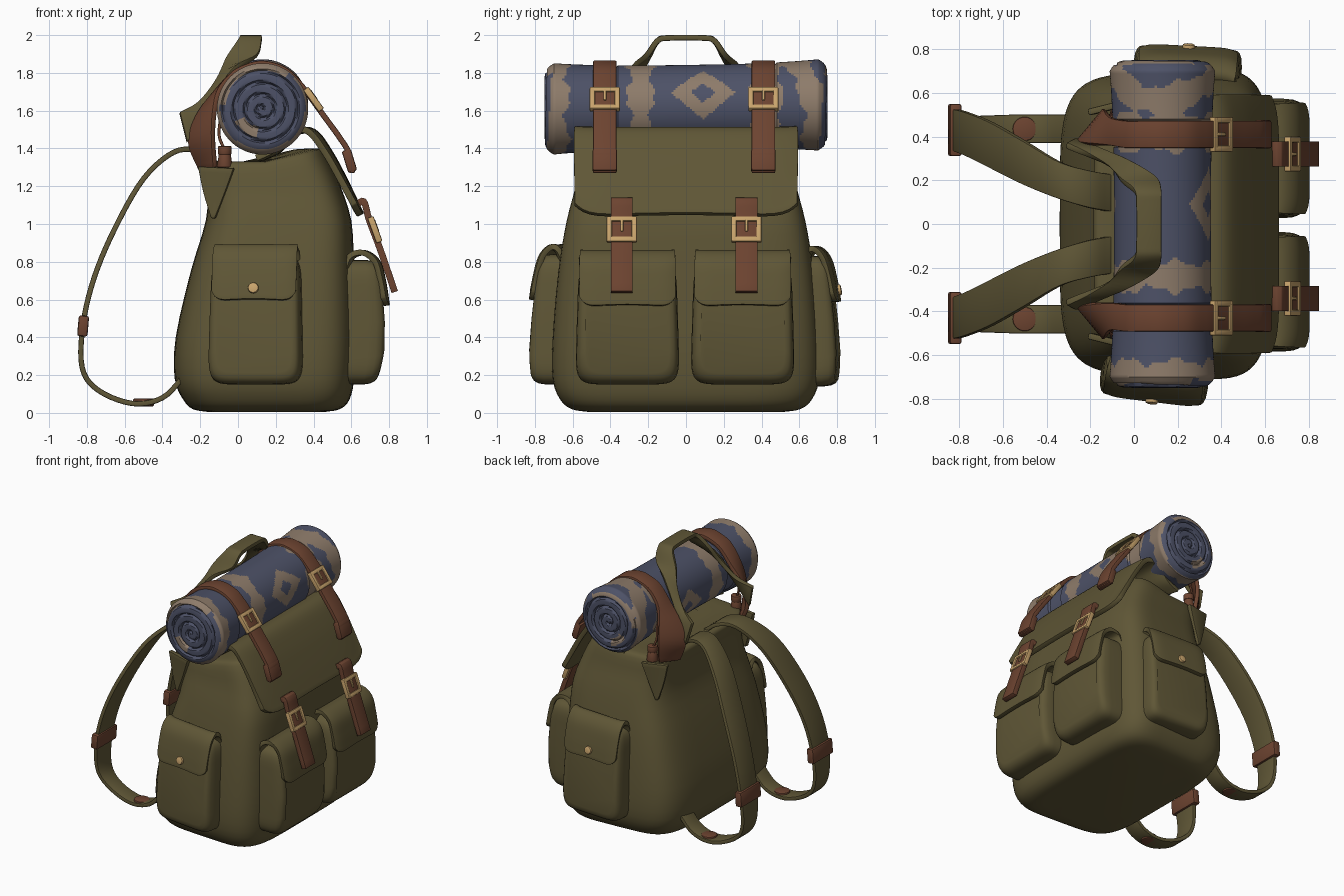
import bpy, bmesh
from math import sin, cos, pi, radians, atan2, copysign
from mathutils import Vector, Matrix

if "Cube" in bpy.data.objects:
    bpy.data.objects.remove(bpy.data.objects["Cube"])


def material(name, rgb):
    m = bpy.data.materials.new(name)
    m.use_nodes = True
    m.diffuse_color = (*rgb, 1)
    m.node_tree.nodes["Principled BSDF"].inputs["Base Color"].default_value = (*rgb, 1)
    return m


canvas = material("olive canvas", (0.115, 0.094, 0.037))
leather = material("brown leather", (0.152, 0.057, 0.030))
blue = material("blue wool", (0.074, 0.083, 0.135))
beige = material("beige wool", (0.27, 0.20, 0.145))
brass = material("brass", (0.58, 0.37, 0.15))


def finish(name, bm, mat, thick=0, bevel=0, angle=40):
    """Turn a bmesh into a shaded object with its modifiers applied."""
    mesh = bpy.data.meshes.new(name)
    bm.to_mesh(mesh)
    bm.free()
    mesh.materials.append(mat)
    ob = bpy.data.objects.new(name, mesh)
    bpy.context.collection.objects.link(ob)
    if thick:
        s = ob.modifiers.new("thickness", "SOLIDIFY")
        s.thickness, s.offset = thick, 0
    if bevel:
        b = ob.modifiers.new("soft edges", "BEVEL")
        b.width, b.segments = bevel, 2
    bpy.ops.object.select_all(action="DESELECT")
    ob.select_set(True)
    bpy.context.view_layer.objects.active = ob
    bpy.ops.object.convert(target="MESH")
    bm = bmesh.new()
    bm.from_mesh(ob.data)
    bmesh.ops.recalc_face_normals(bm, faces=bm.faces)
    bm.to_mesh(ob.data)
    bm.free()
    bpy.ops.object.shade_smooth_by_angle(angle=radians(angle))
    return ob


def loft(name, rows, mat, closed=False, **kw):
    """Skin rows of points; closed rows become a capped solid."""
    bm = bmesh.new()
    grid = [[bm.verts.new(p) for p in row] for row in rows]
    n = len(rows[0])
    for a, b in zip(grid, grid[1:]):
        for i in range(n if closed else n - 1):
            j = (i + 1) % n
            bm.faces.new((a[i], a[j], b[j], b[i]))
    if closed:
        bm.faces.new(grid[0])
        bm.faces.new(grid[-1])
    return finish(name, bm, mat, **kw)


def spline(pts, steps=5):
    """Smooth path through the points."""
    p = [Vector(q) for q in pts]
    p = [2 * p[0] - p[1]] + p + [2 * p[-1] - p[-2]]
    out = []
    for a, b, c, d in zip(p, p[1:], p[2:], p[3:]):
        for k in range(steps):
            t = k / steps
            out.append(0.5 * (2 * b + (c - a) * t + (2 * a - 5 * b + 4 * c - d) * t * t
                              + (3 * b - a - 3 * c + d) * t ** 3))
    return out + [p[-2]]


def band(name, edge_a, edge_b, mat, thick=0.03):
    """Strap between two edge paths."""
    return loft(name, list(zip(spline(edge_a), spline(edge_b))), mat, thick=thick, bevel=0.006)


def ribbon(name, pts, mat, thick=0.03, side=(0, 1, 0)):
    """Strap along points of x, y, z, width."""
    s = Vector(side) / 2
    pts = [Vector(p) for p in pts]
    return band(name, [p.xyz - s * p.w for p in pts], [p.xyz + s * p.w for p in pts], mat, thick)


def squircle(power, count=48):
    out = []
    for i in range(count):
        c, s = cos(2 * pi * i / count), sin(2 * pi * i / count)
        out.append((copysign(abs(c) ** (2 / power), c), copysign(abs(s) ** (2 / power), s)))
    return out


def boxes(name, parts, mat, matrix, bevel=0.005):
    """Several boxes (centre, size) in one object."""
    bm = bmesh.new()
    for loc, size in parts:
        m = matrix @ Matrix.Translation(loc) @ Matrix.Diagonal((*size, 1))
        bmesh.ops.create_cube(bm, size=1, matrix=m)
    return finish(name, bm, mat, bevel=bevel)


def tilted(loc, degrees):
    return Matrix.Translation(loc) @ Matrix.Rotation(radians(degrees), 4, "Y")


def disc(name, loc, r, depth, mat, direction=(0, 0, 1), r2=None):
    bm = bmesh.new()
    m = Matrix.Translation(loc) @ Vector(direction).to_track_quat("Z", "Y").to_matrix().to_4x4()
    bmesh.ops.create_cone(bm, cap_ends=True, segments=24, radius1=r,
                          radius2=r if r2 is None else r2, depth=depth, matrix=m)
    return finish(name, bm, mat, bevel=0.006)


# Main bag: stacked rounded sections (z, back x, front x, half width), wider at the front
sections = [(0.005, -0.16, 0.46, 0.52), (0.02, -0.24, 0.54, 0.61), (0.07, -0.29, 0.59, 0.67),
            (0.18, -0.335, 0.615, 0.71), (0.4, -0.33, 0.625, 0.71), (0.75, -0.25, 0.615, 0.68),
            (1.02, -0.17, 0.6, 0.635), (1.18, -0.165, 0.54, 0.59), (1.3, -0.185, 0.46, 0.56),
            (1.33, -0.14, 0.42, 0.51), (1.325, 0.0, 0.3, 0.3)]
rows = []
for z, x0, x1, hw in spline(sections, 3):
    lean = 0.2 * max(0, min(1, (z - 1.1) / 0.2))
    rows.append([((x0 + x1) / 2 + u * (x1 - x0) / 2, v * hw * (0.98 + 0.04 * u),
                  z + lean * max(0, u * 0.35)) for u, v in squircle(5, 64)])
loft("main_bag", rows, canvas, closed=True)


def sheet(name, profile, width, matrix=Matrix(), corner=0.07, wrap=0.02, thick=0.03):
    """Flap with rounded lower corners; profile is depth and height."""
    path = spline([(d, 0, z) for d, z in profile])
    rows = []
    for k, q in enumerate(path):
        t = k / (len(path) - 1)
        row = []
        for i in range(25):
            u = sin((i / 12 - 1) * pi / 2)
            rise = corner * (abs(u) ** 10 + 0.25 * (1 - u * u))
            row.append(matrix @ Vector((q.x - wrap * abs(u) ** 8, u * width / 2, q.z + rise * t ** 3)))
        rows.append(row)
    return loft(name, rows, canvas, thick=thick, bevel=0.007)


# Top flap over the bag
sheet("top_flap", [(0.13, 1.35), (0.22, 1.395), (0.3, 1.48), (0.4, 1.485), (0.49, 1.365),
                   (0.58, 1.19), (0.65, 1.035)], 1.18, wrap=0.035, thick=0.035)


def pocket(name, origin, degrees, w, h, d, lean, flap_w, taper):
    """Bulging pocket with its own flap, facing the given direction."""
    m = Matrix.Translation(origin) @ Matrix.Rotation(radians(degrees), 4, "Z")
    body = h - 0.05
    rows = []
    for depth, scale in ((0, 1), (0.6, 1), (0.8, 0.985), (0.92, 0.95), (0.98, 0.9), (1, 0.82)):
        row = []
        for u, v in squircle(7):
            z = body / 2 * (1 + v * scale)
            bulge = 1 - lean * max(0, z / h - 0.3) / 0.7 - taper * (1 - z / h) ** 4
            row.append(m @ Vector((d * depth * bulge, u * scale * w / 2 * (1.03 - 0.08 * z / h), z)))
        rows.append(row)
    loft(name, rows, canvas, closed=True)
    top = d * (1 - lean)
    sheet(name + "_flap", [(0.02, h - 0.1), (0.05, h - 0.03), (top * 0.65, h - 0.015),
                           (top, h - 0.07), (d * (1 - lean * 0.75) + 0.015, h - 0.18),
                           (d * (1 - lean * 0.5) + 0.02, h - 0.3)],
          flap_w, matrix=m, corner=0.05)
    return m


pocket("front_pocket_a", (0.56, -0.31, 0.15), 0, 0.54, 0.71, 0.235, 0.22, 0.5, 0.28)
pocket("front_pocket_b", (0.56, 0.3, 0.15), 0, 0.54, 0.71, 0.235, 0.22, 0.5, 0.28)
for tag, origin, turn in (("a", (0.105, -0.615, 0.15), -97), ("b", (0.24, 0.615, 0.14), 87)):
    m = pocket("side_pocket_" + tag, origin, turn, 0.49, 0.74, 0.195, 0.3, 0.44, 0.05)
    disc("pocket_stud_" + tag, m @ Vector((0.188, 0, 0.51)), 0.028, 0.04, brass,
         m.to_3x3() @ Vector((1, 0, 0.2)))


def buckle(name, matrix):
    """Square brass frame with a prong."""
    parts = [((0, s * 0.066, 0), (0.034, 0.028, 0.14)) for s in (-1, 1)]
    parts += [((0, 0, s * 0.057), (0.034, 0.16, 0.028)) for s in (-1, 1)]
    parts.append(((0.012, 0, 0.02), (0.014, 0.016, 0.07)))
    boxes(name, parts, brass, matrix, 0.007)


# Buckled straps on the front pockets
for tag, y in (("a", -0.34), ("b", 0.32)):
    ribbon("pocket_strap_" + tag, [(0.62, y, 1.09, 0.115), (0.665, y, 1.12, 0.115),
                                   (0.695, y, 1.02, 0.115), (0.755, y, 0.86, 0.115),
                                   (0.83, y, 0.64, 0.115)], leather, 0.035)
    buckle("pocket_buckle_" + tag, tilted((0.725, y, 0.97), -20))

# Straps round the bedroll, twisting towards the bag's back corners
over = [(-0.03, 1.79), (0.04, 1.83), (0.13, 1.85), (0.24, 1.82), (0.32, 1.75), (0.38, 1.675),
        (0.46, 1.565), (0.54, 1.455), (0.59, 1.37), (0.605, 1.27)]
inner = [(-0.2, 0.36, 1.29), (-0.255, 0.37, 1.43), (-0.215, 0.365, 1.57), (-0.115, 0.36, 1.7)]
outer = [(-0.12, 0.5, 1.3), (-0.13, 0.52, 1.45), (-0.125, 0.51, 1.58), (-0.1, 0.485, 1.7)]
for tag, s, y in (("a", -1, -0.43), ("b", 1, 0.41)):
    edges = [[(x, s * w, z) for x, w, z in tail] + [(x, y + s * side, z) for x, z in over]
             for tail, side in ((inner, -0.062), (outer, 0.062))]
    band("roll_strap_" + tag, *edges, leather)
    buckle("roll_buckle_" + tag, tilted((0.4, y, 1.66), -36))
    boxes("roll_strap_end_" + tag, [((0, 0, 0), (0.05, 0.13, 0.12))], leather,
          tilted((0.59, y, 1.335), -17), 0.01)


# Bedroll with spiral ends and a woven pattern
centre, half, count = Vector((0.13, 0, 1.62)), 0.75, 120


def roll_ring(y, r, cap=0):
    ring = []
    for i in range(count):
        a = 2 * pi * i / count
        dy = 0
        if cap:
            groove = max(0, cos(2 * pi * (r / 0.062 + a / (2 * pi) * cap))) ** 4
            dy = cap * (0.02 * groove * (r < 0.215) + 0.04 * (r / 0.235) ** 10)
        ring.append(centre + Vector((r * cos(a), y - dy, r * sin(a) + 0.015 * y)))
    return ring


radii = [0.004 + 0.234 * k / 28 for k in range(29)]
rows = [roll_ring(-half, r, -1) for r in radii]
for k in range(1, 130):
    y = -half + 0.04 + (2 * half - 0.08) * k / 130
    squeeze = 0.012 if min(abs(y + 0.43), abs(y - 0.41)) < 0.06 else 0
    rows.append(roll_ring(y, 0.222 + 0.024 * abs(y / half) ** 3 - squeeze))
rows += [roll_ring(half, r, 1) for r in reversed(radii)]
roll = loft("bedroll", rows, blue, closed=True)
roll.data.materials.append(beige)


def is_beige(c):
    p = c - centre
    a, r, y = atan2(p.z, p.x), Vector((p.x, p.z)).length, p.y
    wave = 0.016 * sin(6 * a) + 0.008 * sin(15 * a + 1)
    if abs(y) > 0.69 and r < 0.226:
        # scattered fragments on the rolled-up ends
        return (r > 0.195 and cos(a - 2) > 0.45) or (0.11 < r < 0.165 and cos(a + 2.2) > 0.9)
    if y < -0.63 + wave or abs(y - 0.69 + 0.13 * max(0, sin(a)) ** 2) < 0.07 + wave:
        return True
    if min(abs(y + 0.24), abs(y - 0.42) - 0.02) < 0.06 + wave:
        return True
    offset = ((a - 0.35 + pi / 2) % pi - pi / 2) * 0.23
    diamond = abs(y - 0.09) / 0.17 + abs(offset) / 0.15
    return 0.38 < diamond < 1


for f in roll.data.polygons:
    f.material_index = int(is_beige(f.center))

# Carry handle arching over the bedroll
back_edge = [(-0.27, 0.38, 1.43), (-0.15, 0.34, 1.63), (-0.02, 0.29, 1.815), (0.1, 0.21, 1.89),
             (0.125, 0.15, 1.97), (0.125, 0.09, 1.985)]
front_edge = [(-0.31, 0.36, 1.59), (-0.2, 0.31, 1.65), (-0.11, 0.26, 1.76), (-0.06, 0.2, 1.88),
              (0.0, 0.15, 1.97), (0.01, 0.09, 1.985)]
band("carry_handle", *[e + [(x, -y, z) for x, y, z in reversed(e)] for e in (back_edge, front_edge)],
     canvas)

# Mirrored parts on the back: shoulder straps, collar tabs and cord toggles
for tag, s in (("a", -1), ("b", 1)):
    path = [(-0.1, 0.14, 1.31, 0.17), (-0.21, 0.16, 1.385, 0.17), (-0.34, 0.2, 1.38, 0.17),
            (-0.5, 0.28, 1.24, 0.2), (-0.65, 0.36, 0.98, 0.21), (-0.76, 0.41, 0.72, 0.2),
            (-0.82, 0.43, 0.47, 0.19), (-0.825, 0.43, 0.24, 0.16), (-0.74, 0.43, 0.12, 0.13),
            (-0.56, 0.435, 0.05, 0.13), (-0.4, 0.435, 0.08, 0.13), (-0.28, 0.435, 0.2, 0.13)]
    ribbon("shoulder_strap_" + tag, [(x, s * y, z, w) for x, y, z, w in path], canvas, 0.028)
    boxes("strap_slider_" + tag, [((0, 0, 0), (0.055, 0.24, 0.11))], leather,
          tilted((-0.82, s * 0.43, 0.46), 5), 0.012)
    disc("strap_patch_" + tag, (-0.5, s * 0.435, 0.055), 0.055, 0.04, leather)
    ribbon("collar_tab_" + tag, [(-0.13, s * 0.53, 1.03, 0.02), (-0.125, s * 0.53, 1.16, 0.11),
                                 (-0.115, s * 0.535, 1.3, 0.19)], canvas, 0.03, (1, s * 0.25, -0.05))
    disc("toggle_base_" + tag, (-0.07, s * 0.5, 1.34), 0.042, 0.08, leather, r2=0.03)
    disc("toggle_knob_" + tag, (-0.07, s * 0.5, 1.39), 0.036, 0.045, leather)
    ribbon("toggle_cord_" + tag, [(-0.07, s * 0.5, 1.39, 0.016), (-0.1, s * 0.49, 1.47, 0.016),
                                  (-0.09, s * 0.47, 1.58, 0.016)], leather, 0.016)
